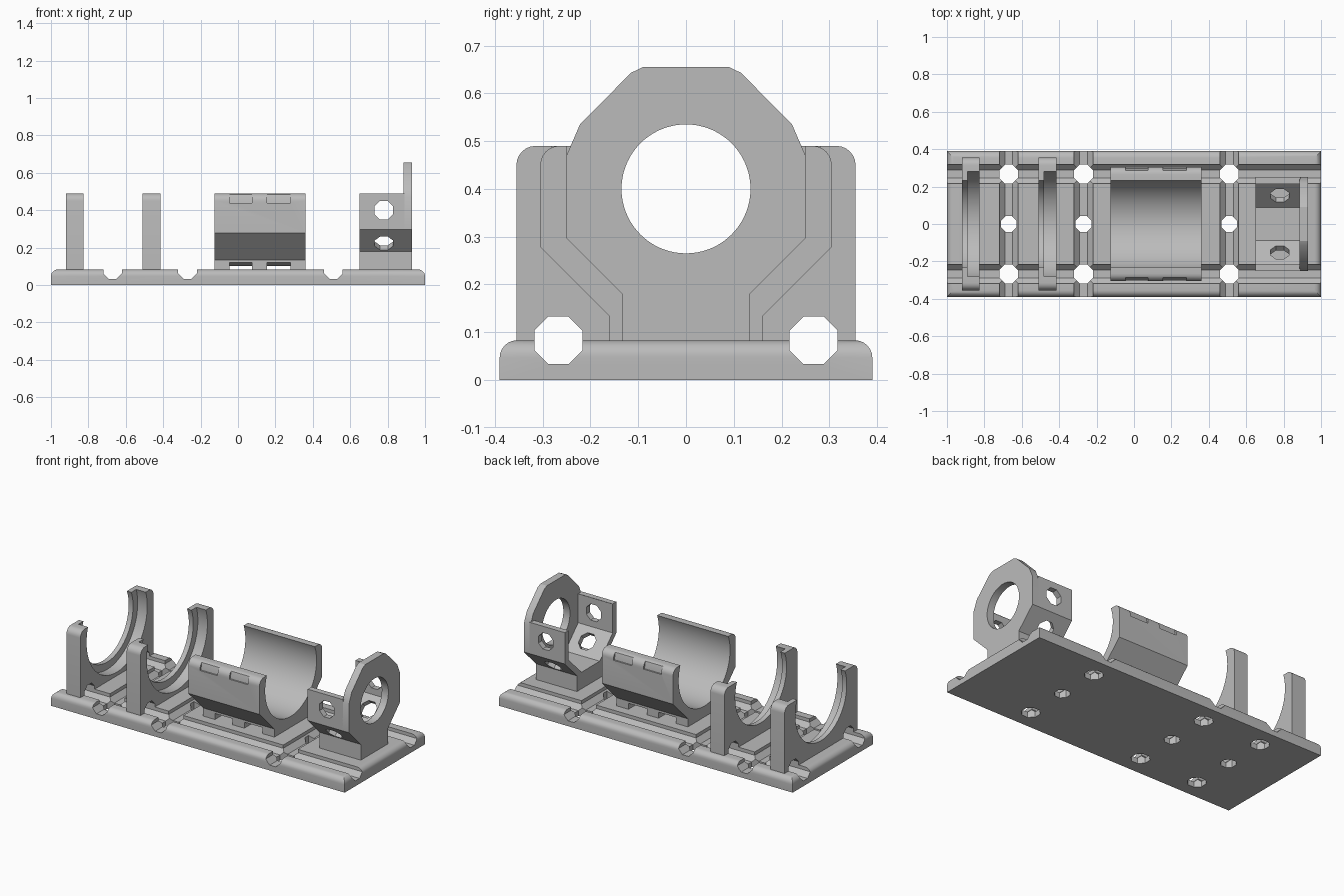
import bpy, bmesh
from math import pi, sin, cos, radians
from mathutils import Matrix, Vector

if "Cube" in bpy.data.objects:
    bpy.data.objects.remove(bpy.data.objects["Cube"])

grey = bpy.data.materials.new("plain grey")
grey.use_nodes = True
grey.diffuse_color = (0.5, 0.5, 0.5, 1)
grey.node_tree.nodes["Principled BSDF"].inputs["Base Color"].default_value = (0.5, 0.5, 0.5, 1)

TOP = 0.083       # top of the base plate
SINK = 0.06       # parts start slightly inside the plate
AXIS = 0.40       # height of the common bore axis
POST = 0.49       # height of the cradle and frame tops
GROOVE_Y = 0.267
GROOVES_X = (-0.67, -0.27, 0.51)
ORDER = {"x": lambda t, u, v: (t, u, v),
         "y": lambda t, u, v: (u, t, v),
         "z": lambda t, u, v: (u, v, t)}


def prism(name, points, lo, hi, axis="x", matrix=None):
    """Extrude a closed 2D profile along an axis."""
    bm = bmesh.new()
    place = ORDER[axis]
    face = bm.faces.new([bm.verts.new(place(lo, u, v)) for u, v in points])
    out = bmesh.ops.extrude_face_region(bm, geom=[face])
    moved = [g for g in out["geom"] if isinstance(g, bmesh.types.BMVert)]
    bmesh.ops.translate(bm, verts=moved, vec=Vector(place(hi - lo, 0, 0)))
    bmesh.ops.recalc_face_normals(bm, faces=bm.faces)
    if matrix:
        bm.transform(matrix)
    mesh = bpy.data.meshes.new(name)
    bm.to_mesh(mesh)
    bm.free()
    mesh.materials.append(grey)
    obj = bpy.data.objects.new(name, mesh)
    bpy.context.collection.objects.link(obj)
    return obj


def octagon(apothem, u=0, v=0):
    r = apothem / cos(pi / 8)
    return [(u + r * cos(pi / 8 + i * pi / 4), v + r * sin(pi / 8 + i * pi / 4)) for i in range(8)]


def circle(r, n=72):
    return [(r * cos(2 * pi * i / n), AXIS + r * sin(2 * pi * i / n)) for i in range(n)]


def rect(w, z0, z1):
    return [(-w, z0), (w, z0), (w, z1), (-w, z1)]


def mirrored(half):
    """Complete a profile given its +y half, listed bottom to top."""
    return half + [(-u, v) for u, v in reversed(half)]


def rounded_corner(y, z, r, n=6):
    return [(y - r + r * cos(i * pi / 2 / n), z - r + r * sin(i * pi / 2 / n)) for i in range(n + 1)]


def activate(obj):
    bpy.ops.object.select_all(action="DESELECT")
    obj.select_set(True)
    bpy.context.view_layer.objects.active = obj


def cut(obj, *cutters):
    activate(obj)
    for cutter in cutters:
        mod = obj.modifiers.new("cut", "BOOLEAN")
        mod.operation = "DIFFERENCE"
        mod.solver = "EXACT"
        mod.object = cutter
        bpy.ops.object.modifier_apply(modifier=mod.name)
        bpy.data.objects.remove(cutter)


def finish(obj):
    activate(obj)
    bpy.ops.object.shade_smooth_by_angle(angle=radians(25))


def long_grooves():
    return [prism("cutter", octagon(0.05, s * GROOVE_Y, TOP), -1.2, 1.2) for s in (-1, 1)]


# Base plate with rounded upper rim
base = prism("base_plate", rect(0.39, 0, TOP), -1, 1)
bm = bmesh.new()
bm.from_mesh(base.data)
rim = [e for e in bm.edges if all(v.co.z > TOP - 0.01 for v in e.verts)]
bmesh.ops.bevel(bm, geom=rim, offset=0.036, segments=6, profile=0.5, affect="EDGES")
bm.to_mesh(base.data)
bm.free()

# Cable grooves and vertical screw holes
cut(base, *long_grooves())
for x in GROOVES_X:
    cut(base, prism("cutter", octagon(0.05, x, TOP), -0.5, 0.5, "y"))
    for y, size in ((-GROOVE_Y, 0.05), (0, 0.042), (GROOVE_Y, 0.05)):
        cut(base, prism("cutter", octagon(size, x, y), -0.1, 0.2, "z"))
finish(base)

# Two open frames, each with a bore and a narrow retaining lip
for name, x in (("end_frame", -0.92), ("middle_frame", -0.51)):
    half = [(0.355, SINK)] + rounded_corner(0.355, POST, 0.04)
    frame = prism(name, mirrored(half), x, x + 0.095)
    cut(frame, prism("cutter", circle(0.25), x - 0.1, x + 0.2),
        prism("cutter", circle(0.295), x + 0.03, x + 0.2), *long_grooves())
    finish(frame)

# Long cradle on a pedestal
half = [(0.16, SINK), (0.16, 0.133), (0.305, 0.278)] + rounded_corner(0.305, POST, 0.04)
cradle = prism("cradle", mirrored(half), -0.125, 0.36)
cut(cradle, prism("cutter", circle(0.25), -0.3, 0.5))

# Strap notches at the cradle's top edges and slots through its pedestal
for x0, x1 in ((-0.045, 0.075), (0.155, 0.28)):
    for z0, z1 in ((0.44, 0.55), (TOP, 0.12)):
        strap = prism("strap_cutter", rect(0.4, z0, z1), x0, x1)
        cut(strap, prism("cutter", circle(0.299), -0.5, 0.5))
        cut(cradle, strap)
finish(cradle)

# Octagonal end holder: open trough on a pedestal
half = [(0.133, SINK), (0.133, 0.18), (0.25, 0.297), (0.25, POST)]
holder = prism("end_holder", mirrored(half), 0.65, 0.89)
cut(holder, prism("cutter", octagon(0.215, 0, AXIS), 0.5, 0.885))
for angle in (-135, -90, 90, 135):
    turn = Matrix.Translation((0, 0, AXIS)) @ Matrix.Rotation(radians(angle), 4, "X")
    cut(holder, prism("cutter", octagon(0.05, 0.78, 0), 0.12, 0.32, "z", turn))
cut(holder, prism("cutter", circle(0.135), 0.8, 1))
finish(holder)

# End ring plate closing the holder
half = [(0.133, SINK), (0.133, 0.18), (0.25, 0.297), (0.25, 0.47),
        (0.222, 0.535), (0.115, 0.643), (0.09, 0.655)]
ring = prism("end_ring", mirrored(half), 0.885, 0.93)
cut(ring, prism("cutter", circle(0.135), 0.8, 1))
finish(ring)
